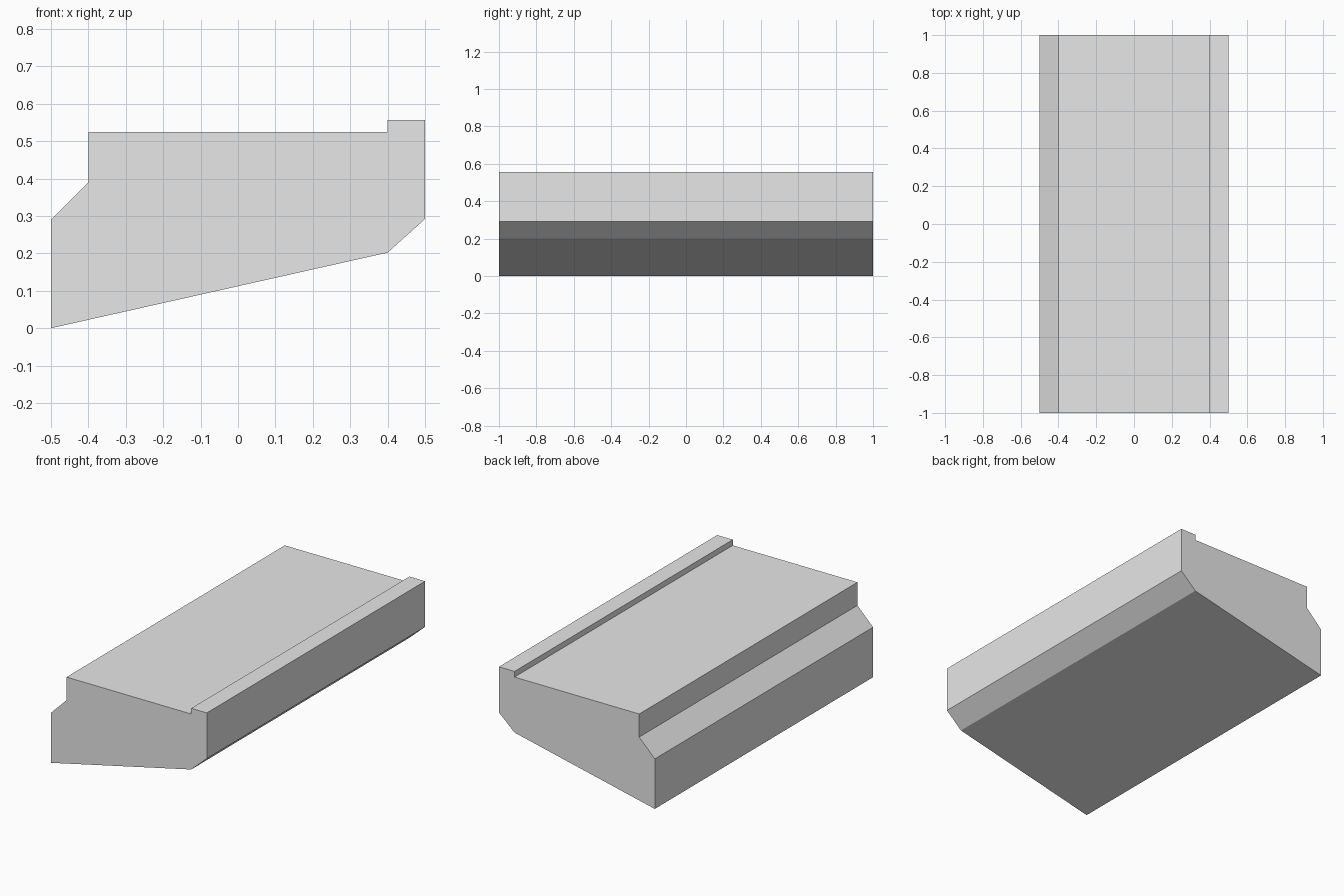
import bpy
import bmesh

# Remove the default cube
cube = bpy.data.objects.get("Cube")
if cube:
    bpy.data.objects.remove(cube, do_unlink=True)

# Plain grey material
grey = bpy.data.materials.new("light_grey")
grey.use_nodes = True
colour = (0.8, 0.8, 0.8, 1.0)
grey.diffuse_color = colour
grey.node_tree.nodes["Principled BSDF"].inputs["Base Color"].default_value = colour

# Cross-section (x, z): sloped underside, raised lip at one edge, notch at the other
PROFILE = [(-0.5, 0), (0.4, 0.202), (0.5, 0.292), (0.5, 0.557), (0.4, 0.557),
           (0.4, 0.524), (-0.4, 0.524), (-0.4, 0.39), (-0.5, 0.29)]
LENGTH = 2.0

# Extrude the cross-section from front to back
bm = bmesh.new()
front = bm.faces.new([bm.verts.new((x, -LENGTH / 2, z)) for x, z in PROFILE])
extruded = bmesh.ops.extrude_face_region(bm, geom=[front], use_keep_orig=True)
back_verts = [g for g in extruded["geom"] if isinstance(g, bmesh.types.BMVert)]
bmesh.ops.translate(bm, verts=back_verts, vec=(0, LENGTH, 0))
bmesh.ops.recalc_face_normals(bm, faces=bm.faces)

mesh = bpy.data.meshes.new("ledge_block")
bm.to_mesh(mesh)
bm.free()
mesh.materials.append(grey)
block = bpy.data.objects.new("ledge_block", mesh)
bpy.context.collection.objects.link(block)
